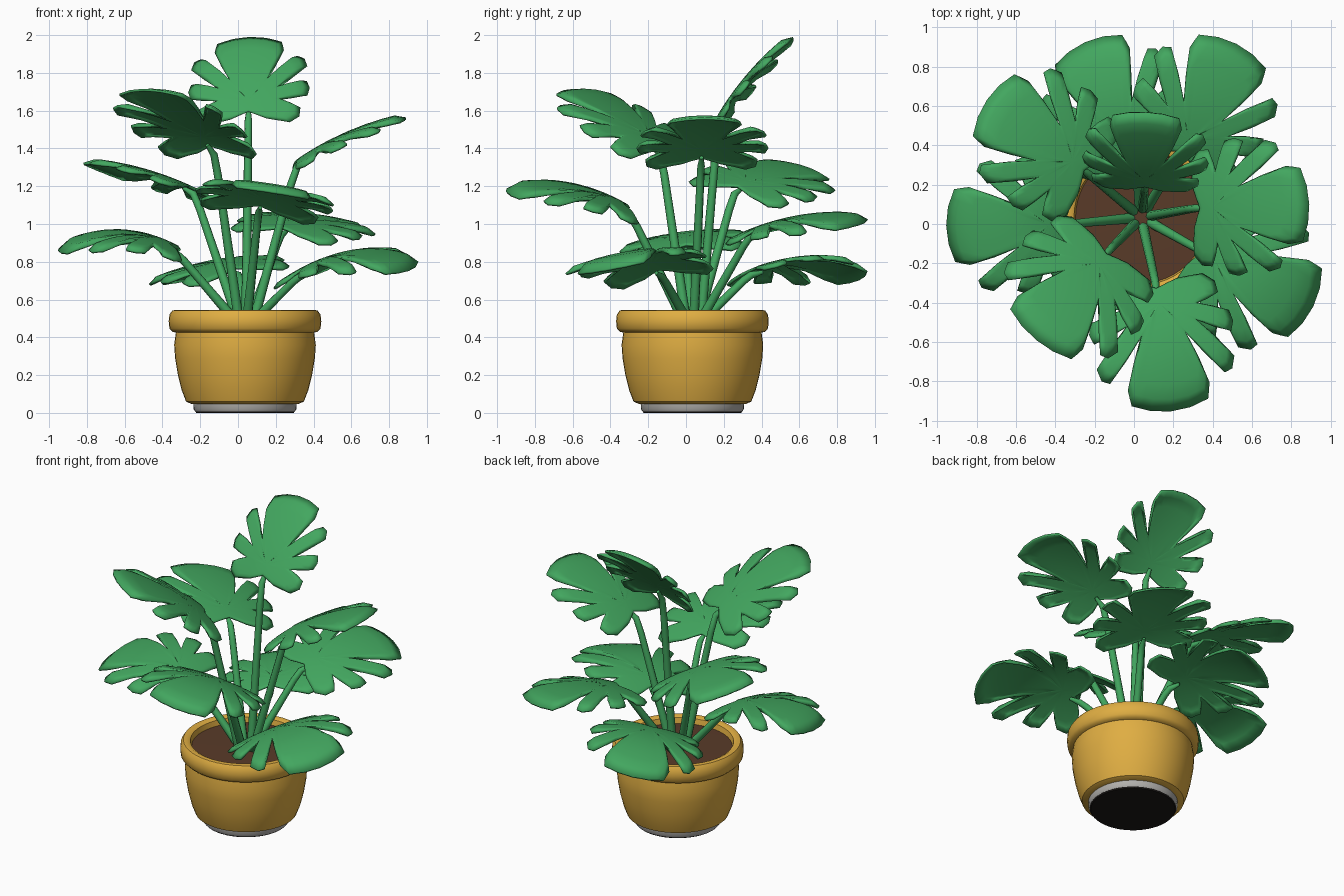
import bpy, bmesh, math
from mathutils import Vector, Matrix

cube = bpy.data.objects.get("Cube")
if cube:
    bpy.data.objects.remove(cube, do_unlink=True)

CENTER = Vector((0.037, 0.034, 0))


def material(name, rgb):
    m = bpy.data.materials.new(name)
    m.use_nodes = True
    m.diffuse_color = (*rgb, 1)
    m.node_tree.nodes["Principled BSDF"].inputs["Base Color"].default_value = (*rgb, 1)
    return m


GREEN = material("leaf green", (0.055, 0.385, 0.115))
OCHRE = material("glazed ochre", (0.74, 0.42, 0.055))
SOIL = material("soil brown", (0.10, 0.043, 0.022))
GREY = material("foot grey", (0.45, 0.44, 0.42))
DARK = material("underside dark", (0.011, 0.009, 0.008))


def finish(bm, name, mat, angle=None):
    bmesh.ops.recalc_face_normals(bm, faces=bm.faces)
    me = bpy.data.meshes.new(name)
    bm.to_mesh(me)
    bm.free()
    me.materials.append(mat)
    ob = bpy.data.objects.new(name, me)
    bpy.context.collection.objects.link(ob)
    bpy.ops.object.select_all(action="DESELECT")
    ob.select_set(True)
    bpy.context.view_layer.objects.active = ob
    if angle:
        bpy.ops.object.shade_smooth_by_angle(angle=math.radians(angle))
    else:
        bpy.ops.object.shade_smooth()
    return ob


def lathe(name, profile, mat, steps=48):
    """Turn an (r, z) profile that starts and ends on the axis."""
    bm = bmesh.new()
    vs = [bm.verts.new((r, 0, z)) for r, z in profile]
    edges = [bm.edges.new(p) for p in zip(vs, vs[1:])]
    bmesh.ops.spin(bm, geom=vs + edges, axis=(0, 0, 1), cent=(0, 0, 0),
                   angle=math.tau, steps=steps)
    bmesh.ops.remove_doubles(bm, verts=bm.verts, dist=0.0001)
    bmesh.ops.translate(bm, vec=CENTER, verts=bm.verts)
    return finish(bm, name, mat, 40)


# Pot: rounded bowl with a thick rolled rim, soil and a foot
lathe("pot", [(0, 0.048), (0.285, 0.048), (0.312, 0.06), (0.335, 0.12), (0.355, 0.2),
              (0.37, 0.29), (0.375, 0.36), (0.366, 0.425), (0.385, 0.43), (0.4, 0.447),
              (0.404, 0.485), (0.4, 0.52), (0.385, 0.542), (0.362, 0.546),
              (0.342, 0.535), (0.335, 0.5), (0.33, 0.47), (0, 0.47)], OCHRE)
lathe("soil", [(0, 0.475), (0.334, 0.475), (0.334, 0.5), (0, 0.505)], SOIL)
lathe("pot_foot", [(0, 0.008), (0.265, 0.008), (0.272, 0.02), (0.274, 0.05), (0, 0.05)], GREY)
lathe("foot_underside", [(0, 0), (0.258, 0), (0.265, 0.009), (0, 0.009)], DARK)

# Half outline of a leaf (along, across): fan tip, three side lobes, heart base
HALF = [(0.58, 0), (0.57, 0.09), (0.54, 0.175), (0.47, 0.185), (0.24, 0.105),
        (0.43, 0.265), (0.415, 0.3), (0.36, 0.315), (0.185, 0.165),
        (0.245, 0.315), (0.2, 0.33), (0.15, 0.318), (0.105, 0.175),
        (0.06, 0.28), (0.005, 0.275), (-0.035, 0.225), (-0.02, 0.1)]
HUB = Vector((0.09, 0))
RINGS = [0.2, 0.4, 0.6, 0.77, 0.9, 1.0]


def leaf_outline():
    loop = [Vector(p) for p in HALF] + [Vector((0.02, 0))]
    loop += [Vector((u, -v)) for u, v in reversed(HALF[1:])]
    out = []
    for a, b in zip(loop, loop[1:] + loop[:1]):
        out += [a, (a + b) / 2]
    return out


def leaf(name, base, tip, roll, bulge):
    """Arched leaf from base to tip; a positive roll lifts its right edge."""
    chord = tip - base
    k = chord.length / 0.58
    d = chord.normalized()
    side = d.cross(Vector((0, 0, 1))).normalized()
    side = Matrix.Rotation(math.radians(-roll), 3, d) @ side
    up = side.cross(d)

    def place(p, ring):
        t = p.x / 0.58
        h = bulge * 4 * t * (1 - t) - 0.33 * p.y ** 2 * k
        if ring > 0.95:
            h -= 0.02 * (p - HUB).length / 0.4
        return base + d * p.x * k + side * p.y * k + up * h

    bm = bmesh.new()
    outline = leaf_outline()
    n = len(outline)
    rows = [[bm.verts.new(place(HUB + (p - HUB) * r, r)) for p in outline] for r in RINGS]
    hub = bm.verts.new(place(HUB, 0))
    for i in range(n):
        j = (i + 1) % n
        bm.faces.new((hub, rows[0][i], rows[0][j]))
        for a, b in zip(rows, rows[1:]):
            bm.faces.new((a[i], b[i], b[j], a[j]))
    ob = finish(bm, name, GREEN)
    mod = ob.modifiers.new("thickness", "SOLIDIFY")
    mod.thickness = 0.013
    mod.offset = 0
    return d


def stem(name, base, d):
    """Straight stalk that bends into the leaf."""
    flat = Vector((base.x - CENTER.x, base.y - CENTER.y, 0)).normalized()
    foot = CENTER + flat * 0.045 + Vector((0, 0, 0.48))
    neck = base - Vector((0, 0, 0.03)) - d * 0.015
    pts = [(foot, 1.25), (foot.lerp(neck, 0.5), 1.1), (foot.lerp(neck, 0.88), 1.0),
           (neck + d * 0.01, 0.95), (base + d * 0.06 + Vector((0, 0, -0.012)), 0.5)]
    cu = bpy.data.curves.new(name, "CURVE")
    cu.dimensions = "3D"
    cu.bevel_depth = 0.021
    cu.bevel_resolution = 2
    cu.use_fill_caps = True
    sp = cu.splines.new("POLY")
    sp.points.add(len(pts) - 1)
    for q, (co, r) in zip(sp.points, pts):
        q.co = (*co, 1)
        q.radius = r
    sp.use_smooth = True
    cu.materials.append(GREEN)
    bpy.context.collection.objects.link(bpy.data.objects.new(name, cu))


# Leaves: base, tip, roll in degrees, arch height
LEAVES = {
    "front": ((0.11, -0.31, 1.09), (0.19, -0.945, 1.19), 9, 0.06),
    "left": ((0.32, 0.08, 1.34), (0.88, 0.10, 1.58), 0, 0.03),
    "front_left": ((0.33, -0.13, 0.75), (0.905, -0.42, 0.78), -9, 0.085),
    "back": ((0.0, 0.35, 0.76), (-0.25, 0.92, 0.73), 10, 0.06),
    "back_left": ((0.23, 0.35, 0.97), (0.52, 0.91, 1.02), -8, 0.045),
    "back_right": ((-0.24, 0.26, 1.19), (-0.74, 0.63, 1.31), -13, 0.03),
    "right": ((-0.34, 0.0, 0.88), (-0.95, -0.01, 0.88), 7, 0.075),
    "front_right": ((-0.13, -0.14, 1.40), (-0.49, -0.58, 1.73), 0, 0.03),
    "top": ((0.055, 0.18, 1.58), (0.06, 0.55, 2.0), 3, 0.025),
}
for where, (base, tip, roll, bulge) in LEAVES.items():
    base, tip = Vector(base), Vector(tip)
    direction = leaf(where + "_leaf", base, tip, roll, bulge)
    stem(where + "_stem", base, direction)
